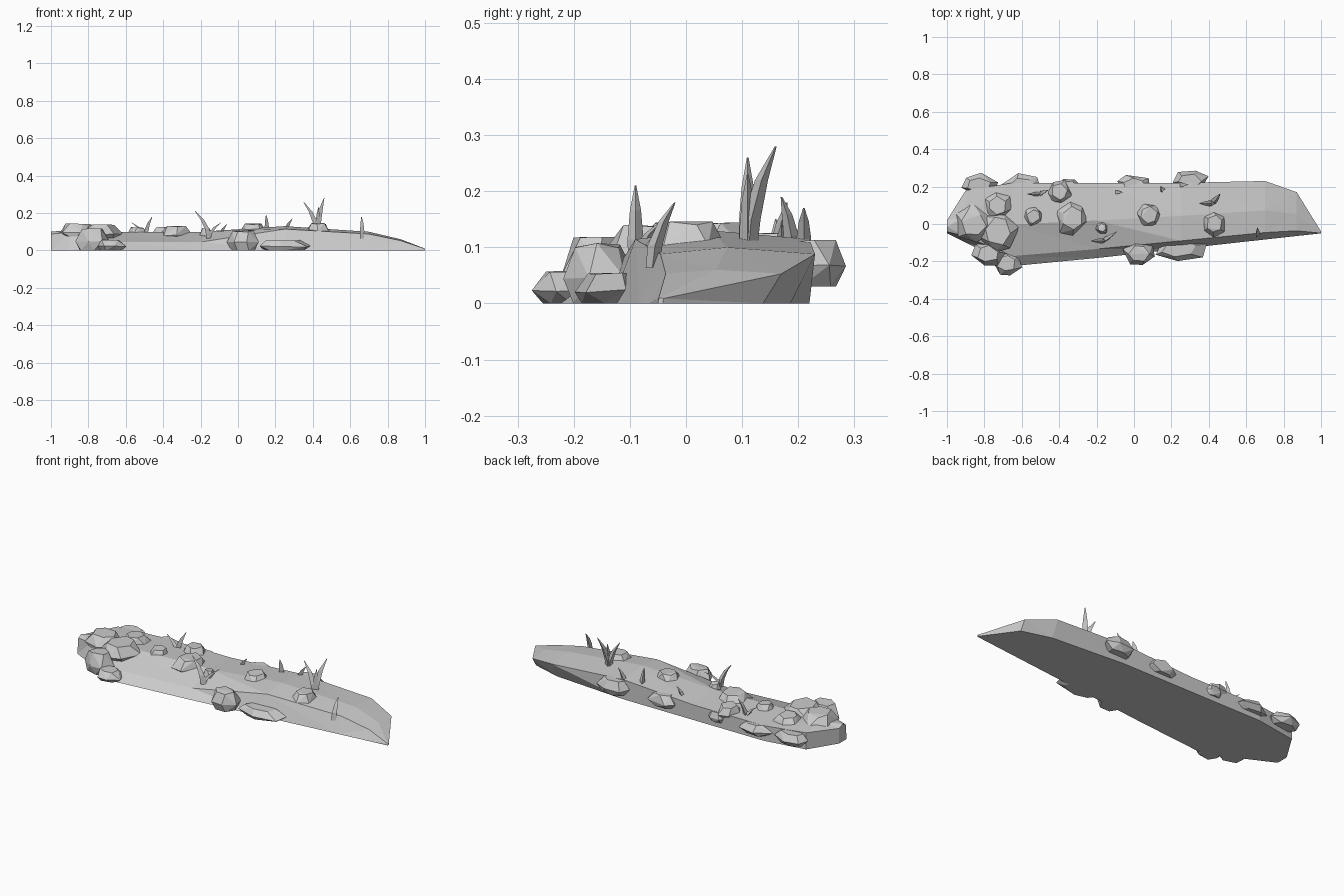
import bpy, bmesh, random
from math import sin, cos, pi
from mathutils import Vector

if "Cube" in bpy.data.objects:
    bpy.data.objects.remove(bpy.data.objects["Cube"])

stone = bpy.data.materials.new("pale_grey")
stone.use_nodes = True
GREY = (0.6, 0.6, 0.6, 1)
stone.diffuse_color = GREY
stone.node_tree.nodes["Principled BSDF"].inputs["Base Color"].default_value = GREY


def finish(name, bm):
    bmesh.ops.recalc_face_normals(bm, faces=bm.faces)
    mesh = bpy.data.meshes.new(name)
    bm.to_mesh(mesh)
    bm.free()
    mesh.materials.append(stone)
    obj = bpy.data.objects.new(name, mesh)
    bpy.context.collection.objects.link(obj)


def loft(bm, rings):
    """Bridge closed rings of points and cap both ends."""
    loops = [[bm.verts.new(point) for point in ring] for ring in rings]
    count = len(loops[0])
    for near, far in zip(loops, loops[1:]):
        for i in range(count):
            j = (i + 1) % count
            bm.faces.new((near[i], near[j], far[j], far[i]))
    bm.faces.new(loops[0])
    bm.faces.new(loops[-1])


# Ground slab: position along x, back edge y, height
stations = [(-1, 0.02, 0.1), (-0.9, 0.18, 0.11), (-0.65, 0.22, 0.1), (-0.2, 0.22, 0.1),
            (0.25, 0.22, 0.13), (0.7, 0.23, 0.1), (0.87, 0.17, 0.06), (1, -0.04, 0.01)]


def front_foot(x):
    """The front edge runs straight back from a corner near the blunt end."""
    corner = -0.65
    if x > corner:
        return -0.05 + 0.11 * (x - 1)
    return -0.05 - 0.5 * (x + 1)


def ground_height(x):
    for (x1, _, h1), (x2, _, h2) in zip(stations, stations[1:]):
        if x <= x2:
            return h1 + (h2 - h1) * (x - x1) / (x2 - x1)


def slab_section(x, back, height):
    foot = front_foot(x)
    width = back - foot
    low_shelf = -0.7 < x < 0
    shoulder = height * (0.45 if low_shelf else 0.88)
    undercut = width * (0.14 if x > 0.5 else 0)
    return [(x, foot, 0), (x, foot + width * 0.12, shoulder),
            (x, foot + width * 0.5, height), (x, back, height * 0.88),
            (x, back - undercut, 0)]


bm = bmesh.new()
loft(bm, [slab_section(*station) for station in stations])
sides = [f for f in bm.faces if len(f.verts) == 4]
bmesh.ops.triangulate(bm, faces=sides)
finish("ground_slab", bm)


# Rocks: faceted lumps, each the hull of three jittered rings
rng = random.Random(3)


def rock(name, x, y, width, depth, low, high):
    bm = bmesh.new()
    for level, reach in ((0, 0.7), (0.45, 1), (1, 0.62)):
        turn = rng.uniform(0, pi)
        for k in range(6):
            angle = turn + k * pi / 3 + rng.uniform(-0.2, 0.2)
            radius = reach * rng.uniform(0.9, 1.1) / 2
            z = low + (high - low) * max(0, level - rng.uniform(0, 0.1))
            bm.verts.new((x + cos(angle) * radius * width,
                          y + sin(angle) * radius * depth, z))
    hull = bmesh.ops.convex_hull(bm, input=bm.verts)
    buried = [v for v in hull["geom_interior"] if isinstance(v, bmesh.types.BMVert)]
    bmesh.ops.delete(bm, geom=buried, context="VERTS")
    bmesh.ops.dissolve_limit(bm, angle_limit=0.15, verts=bm.verts, edges=bm.edges)
    finish(name, bm)


# Rocks along the back edge: x, width
for x, width in ((-0.83, 0.2), (-0.6, 0.2), (-0.35, 0.12), (0, 0.18), (0.3, 0.2)):
    rock("back_rock", x, 0.23 if x > 0.2 else 0.21, width, width * 0.6,
         0.03, ground_height(x) - 0.01)

# Rocks leaning on the front edge: x, width, top
for x, width, top in ((0.24, 0.3, 0.055), (0.03, 0.18, 0.11),
                      (-0.68, 0.16, 0.06), (-0.78, 0.19, 0.12)):
    rock("front_rock", x, front_foot(x), width, 0.14, 0, top)

# Rocks half sunk in the top: x, y, width
for x, y, width in ((0.08, 0.05, 0.14), (0.43, 0, 0.15), (-0.33, 0.03, 0.19),
                    (-0.54, 0.04, 0.12), (-0.73, 0.1, 0.16), (-0.86, 0, 0.22),
                    (-0.73, -0.04, 0.23), (-0.4, 0.17, 0.14), (-0.17, -0.02, 0.07)):
    ground = ground_height(x)
    rock("top_rock", x, y, width, width, ground - 0.05, ground + 0.01 + width * 0.12)


# Grass: curved three-sided blades that lean more towards the tip
def blade(x, y, lean_x, lean_y, tip):
    root = ground_height(x) - 0.04
    bm = bmesh.new()
    rings = []
    for t, thickness in ((0, 0.9), (0.35, 1), (0.7, 0.7), (1, 0.1)):
        centre = Vector((x + lean_x * t * t, y + lean_y * t * t, root + (tip - root) * t))
        radius = thickness * (0.008 + 0.04 * tip)
        rings.append([centre + Vector((cos(a), sin(a), 0)) * radius
                      for a in (0, pi / 1.5, -pi / 1.5)])
    loft(bm, rings)
    finish("grass_blade", bm)


# Tufts: root x, root y, then lean x, lean y and tip height of each blade
tufts = [
    (-0.16, -0.09, [(-0.07, 0, 0.21), (0.07, 0.05, 0.15)]),
    (0.66, -0.06, [(0, 0.04, 0.18)]),
    (0.42, 0.11, [(-0.07, 0, 0.26), (0.04, 0.05, 0.28), (0.01, 0, 0.23)]),
    (0.15, 0.19, [(0, -0.02, 0.19)]),
    (0.25, 0.21, [(0.04, 0, 0.17)]),
    (-0.1, 0.17, [(0.04, 0, 0.14)]),
    (-0.5, 0.16, [(0.04, 0.02, 0.18), (-0.07, 0, 0.15)]),
]
for x, y, leans in tufts:
    for lean in leans:
        blade(x, y, *lean)
